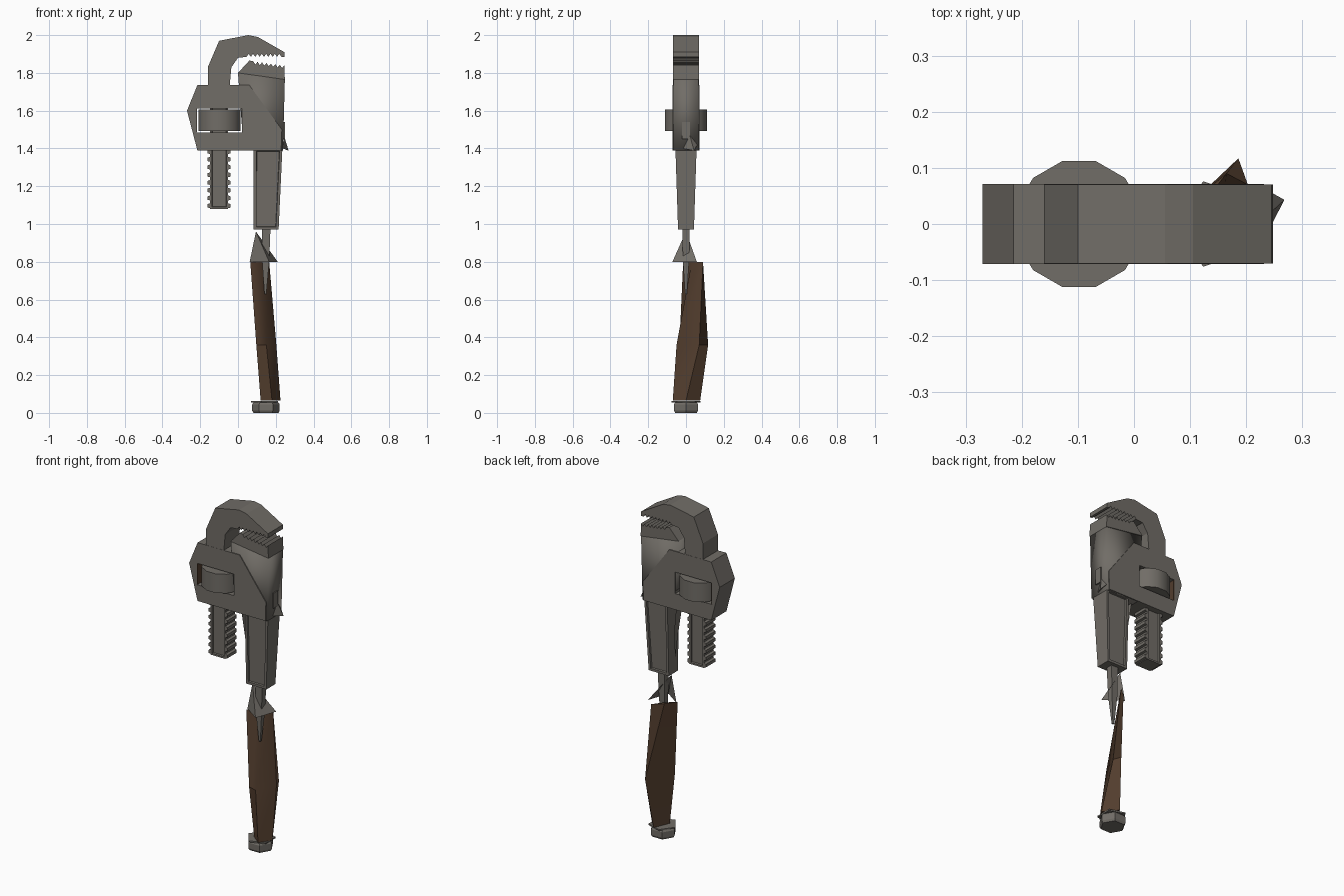
import bpy, bmesh, math

cube = bpy.data.objects.get("Cube")
if cube:
    bpy.data.objects.remove(cube, do_unlink=True)


def material(name, rgb):
    m = bpy.data.materials.new(name)
    m.use_nodes = True
    m.diffuse_color = (*rgb, 1)
    m.node_tree.nodes["Principled BSDF"].inputs["Base Color"].default_value = (*rgb, 1)
    return m


STEEL = material("worn steel", (0.165, 0.153, 0.135))
BROWN = material("dark brown", (0.085, 0.047, 0.027))


def finish(name, bm, mat):
    bmesh.ops.recalc_face_normals(bm, faces=bm.faces)
    me = bpy.data.meshes.new(name)
    bm.to_mesh(me)
    bm.free()
    me.materials.append(mat)
    ob = bpy.data.objects.new(name, me)
    bpy.context.scene.collection.objects.link(ob)
    return ob


def loft(name, rings, mat=STEEL, panel=0):
    """Skin a list of equal-length rings; optionally sink panels in the y faces."""
    bm = bmesh.new()
    loops = [[bm.verts.new(p) for p in ring] for ring in rings]
    n = len(loops[0])
    for a, b in zip(loops, loops[1:]):
        for i in range(n):
            bm.faces.new((a[i], a[(i + 1) % n], b[(i + 1) % n], b[i]))
    bm.faces.new(loops[0])
    bm.faces.new(loops[-1])
    bmesh.ops.recalc_face_normals(bm, faces=bm.faces)
    if panel:
        bm.normal_update()
        sides = [f for f in bm.faces if abs(f.normal.y) > 0.9]
        bmesh.ops.inset_individual(bm, faces=sides, thickness=panel)
        bmesh.ops.inset_individual(bm, faces=sides, thickness=0.003, depth=-0.01)
    return finish(name, bm, mat)


def prism(name, outline, half, mat=STEEL):
    """Extrude an x-z outline symmetrically in y."""
    return loft(name, [[(x, y, z) for x, z in outline] for y in (-half, half)], mat)


def rect(x0, x1, half, z):
    return [(x0, -half, z), (x1, -half, z), (x1, half, z), (x0, half, z)]


def box(name, x0, x1, half, z0, z1, mat=STEEL):
    return loft(name, [rect(x0, x1, half, z0), rect(x0, x1, half, z1)], mat)


def polygon(cx, r, z, sides, turn=0):
    return [(cx + r * math.cos(turn + i * math.tau / sides),
             r * math.sin(turn + i * math.tau / sides), z) for i in range(sides)]


def sheet(name, points, faces, mat=STEEL):
    bm = bmesh.new()
    vs = [bm.verts.new(p) for p in points]
    for f in faces:
        bm.faces.new([vs[i] for i in f])
    return finish(name, bm, mat)


def smooth(ob, angle):
    bpy.ops.object.select_all(action="DESELECT")
    ob.select_set(True)
    bpy.context.view_layer.objects.active = ob
    bpy.ops.object.shade_smooth_by_angle(angle=math.radians(angle))


def teeth(start, end, count, depth):
    """Sawtooth points running between two x-z points."""
    pts = []
    for i in range(count):
        for t, d in ((i, 0), (i + 0.5, depth)):
            f = t / count
            pts.append((start[0] + (end[0] - start[0]) * f,
                        start[1] + (end[1] - start[1]) * f + d))
    return pts + [end]


# Hook jaw with serrated underside
hook = [(-0.16, 1.72), (-0.16, 1.83), (-0.10, 1.97), (0.055, 2.0), (0.105, 1.99),
        (0.245, 1.91), (0.245, 1.885)]
hook += teeth((0.23, 1.885), (0.045, 1.885), 8, 0.016)
hook += [(0.0, 1.88), (-0.035, 1.83), (-0.045, 1.72)]
prism("hook_jaw", hook, 0.07)

# Fixed jaw and the neck beneath it
jaw = [(0.0, 1.80), (0.06, 1.865)] + teeth((0.08, 1.862), (0.245, 1.84), 7, -0.016)
prism("heel_jaw", jaw + [(0.248, 1.765)], 0.07)
neck = prism("jaw_neck", [(0.0, 1.80), (0.248, 1.765), (0.238, 1.39), (0.03, 1.39)], 0.066)
smooth(neck, 100)

# Housing with a window cut through it
housing = prism("housing", [(-0.215, 1.735), (0.06, 1.735), (0.232, 1.50),
                            (0.228, 1.39), (-0.215, 1.39), (-0.27, 1.60)], 0.071)
cutter = box("window_cutter", -0.22, 0.022, 0.2, 1.485, 1.612)
cutter.hide_render = True
cut = housing.modifiers.new("window", "BOOLEAN")
cut.object = cutter
cut.operation = "DIFFERENCE"
cut.solver = "EXACT"
bpy.context.view_layer.objects.active = housing
bpy.ops.object.modifier_apply(modifier=cut.name)
bpy.data.objects.remove(cutter, do_unlink=True)
box("window_lining", -0.221, -0.216, 0.069, 1.486, 1.611, BROWN)

# Adjusting wheel
wheel = loft("adjusting_wheel", [polygon(-0.098, 0.116, z, 12, math.radians(15))
                                 for z in (1.492, 1.605)])
smooth(wheel, 40)

# Threaded shank with a rack on each edge
loft("shank", [rect(-0.148, -0.052, 0.044, z) for z in (1.08, 1.74)], panel=0.014)
pitch = 0.041
for side, name in ((-1, "left_edge_rack"), (1, "right_edge_rack")):
    for i in range(8):
        z = 1.083 + i * pitch
        inner, outer = -0.1 + side * 0.045, -0.1 + side * 0.061
        prism(f"{name}_{i + 1}", [(inner, z), (outer, z + 0.004),
                                  (outer, z + 0.022), (inner, z + 0.028)], 0.044)

# Tapered handle stem with sunken panels
loft("handle_stem", [rect(0.083, 0.215, 0.042, 0.97),
                     rect(0.083, 0.235, 0.056, 1.40)], panel=0.02)

# Leaf spring, pin slot and corner burr
sheet("leaf_spring", [(0.042, -0.03, 1.39), (0.042, 0.03, 1.39), (0.066, 0.02, 1.20),
                      (0.07, 0.0, 1.07), (0.066, -0.02, 1.20)], [(0, 1, 2, 4), (4, 2, 3)])
box("pin_slot", 0.23, 0.248, 0.021, 1.45, 1.54)
sheet("corner_burr", [(0.238, 0.06, 1.42), (0.268, 0.043, 1.388), (0.238, -0.015, 1.40),
                      (0.243, 0.02, 1.47)], [(0, 1, 3), (1, 2, 3), (0, 2, 1)])

# Tang and the folded ferrule
loft("tang", [rect(0.14, 0.15, 0.005, 0.63), rect(0.128, 0.165, 0.016, 0.80),
              rect(0.128, 0.172, 0.02, 0.98)])
sheet("ferrule", [(0.095, 0, 0.96), (0.062, 0, 0.80), (0.165, -0.072, 0.80),
                  (0.21, 0.057, 0.80)], [(0, 1, 2), (0, 2, 3)])

# Twisted wooden grip
sections = [
    (0.065, [(0.12, -0.02), (0.18, -0.07), (0.225, 0.0), (0.16, 0.075)]),
    (0.36, [(0.097, -0.035), (0.15, -0.05), (0.203, 0.07), (0.186, 0.117)]),
    (0.80, [(0.065, -0.015), (0.118, 0.03), (0.165, 0.09), (0.11, 0.045)]),
]
grip = loft("grip", [[(x, y, z) for x, y in pts] for z, pts in sections], BROWN)
smooth(grip, 45)

# Hexagonal end nut and its washer
loft("end_nut", [polygon(0.148, r, z, 6) for r, z in ((0.066, 0), (0.073, 0.012),
                                                      (0.073, 0.045), (0.066, 0.055))])
loft("end_washer", [polygon(0.148, 0.08, z, 5, math.pi) for z in (0.056, 0.064)])
